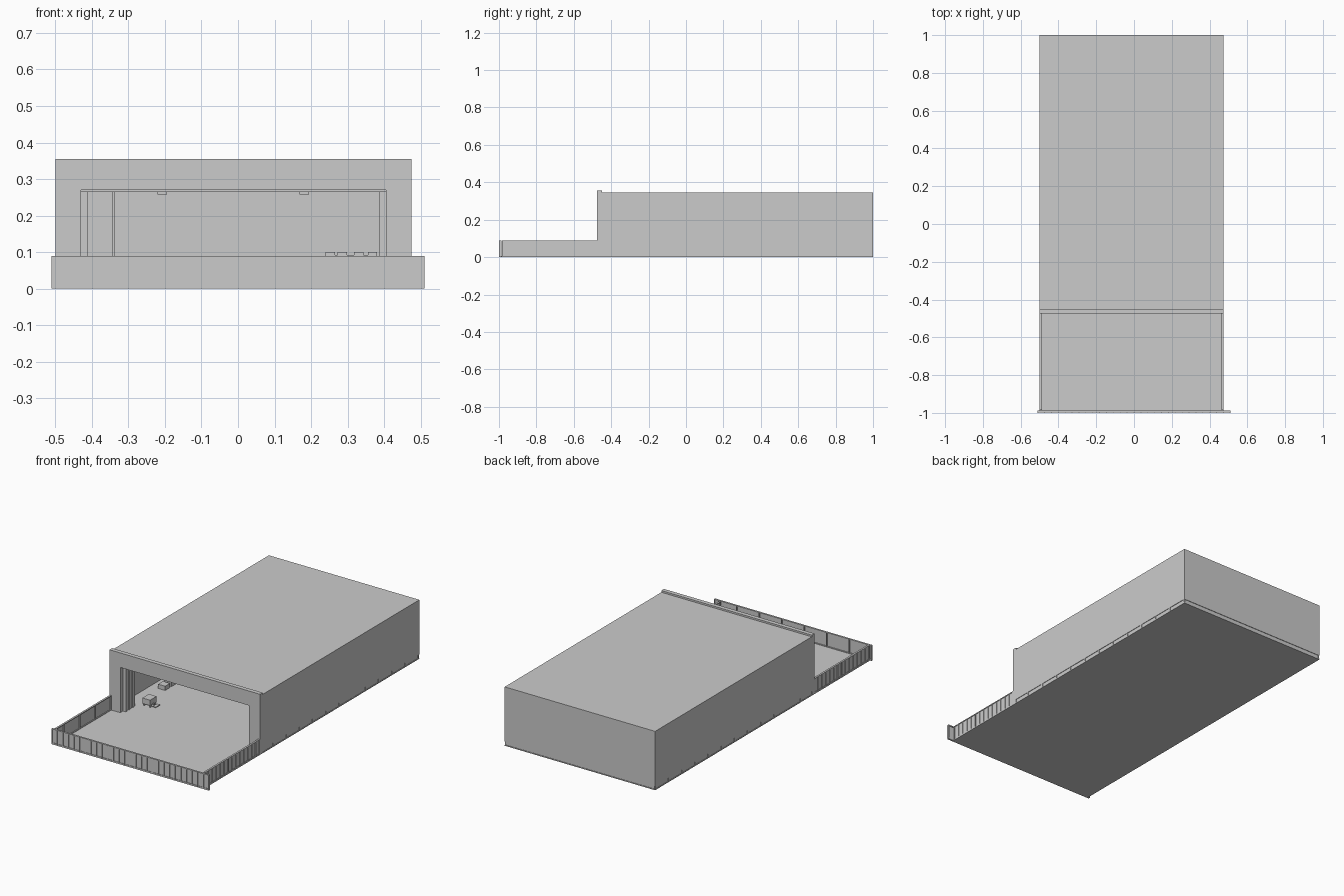
import bpy, bmesh
from mathutils import Matrix, Vector

if "Cube" in bpy.data.objects:
    bpy.data.objects.remove(bpy.data.objects["Cube"])

CX = -0.0125                      # centre line of the hall
X0, X1 = -0.5, 0.475              # hall sides
YF = -0.475                       # hall front face


def boxes(name, items):
    """One object made of boxes given as (x0, x1, y0, y1, z0, z1)."""
    bm = bmesh.new()
    for x0, x1, y0, y1, z0, z1 in items:
        m = Matrix.Translation(((x0 + x1) / 2, (y0 + y1) / 2, (z0 + z1) / 2))
        m = m @ Matrix.Diagonal((x1 - x0, y1 - y0, z1 - z0, 1))
        bmesh.ops.create_cube(bm, size=1, matrix=m)
    me = bpy.data.meshes.new(name)
    bm.to_mesh(me)
    bm.free()
    ob = bpy.data.objects.new(name, me)
    bpy.context.collection.objects.link(ob)
    return ob


def both(items):
    """Repeat boxes mirrored about the hall centre line."""
    return items + [(2 * CX - b[1], 2 * CX - b[0], *b[2:]) for b in items]


# floor slab under hall and yard
boxes("floor_slab", [(X0, X1, -0.995, 1, 0, 0.005)])

# hall shell
T = 0.008
boxes("side_walls", both([(X0, X0 + T, YF, 1, 0.025, 0.337)]))
boxes("back_wall", [(X0 + T, X1 - T, 1 - T, 1, 0.025, 0.337)])
boxes("roof", [(X0, X1, -0.45, 1, 0.337, 0.345)])
boxes("front_wall", both([(X0, -0.43, YF, -0.45, 0.005, 0.27)])
      + [(X0, X1, YF, -0.45, 0.27, 0.355)])

# recessed plinth with small studs below the walls
I = 0.003
studs = [(X0, X0 + T, y, y + 0.008, 0.005, 0.025)
         for y in [YF + 0.122 * i for i in range(13)]]
boxes("side_plinth", both([(X0 + I, X0 + T, YF, 1, 0.005, 0.025)] + studs))
boxes("back_plinth", [(X0 + T, X1 - T, 1 - T, 1 - I, 0.005, 0.025)])

# doorway: pleated folded doors and head track
folds = []
for i in range(6):
    y = -0.45 + i * 0.016
    folds.append((-0.43, -0.412 - 0.004 * (i % 2), y, y + 0.013, 0.005, 0.265))
boxes("folded_doors", both(folds))
boxes("door_track", [(-0.43, 0.405, -0.465, -0.44, 0.265, 0.27)])

# interior post and hanging lamps
boxes("interior_post", [(-0.344, -0.337, 0.3, 0.307, 0.005, 0.337)])
lamps = []
for y in (-0.2, 0.2, 0.6):
    for x in (-0.207, 0.182):
        lamps.append((x - 0.013, x + 0.013, y - 0.04, y + 0.04, 0.258, 0.266))
        lamps.append((x - 0.001, x + 0.001, y - 0.001, y + 0.001, 0.266, 0.337))
boxes("ceiling_lamps", lamps)

# goods: small cart near the door, crates along the left, stacked rack on the right
boxes("cart_body", [(-0.385, -0.335, -0.335, -0.275, 0.018, 0.05),
                    (-0.325, -0.305, -0.325, -0.285, 0.010, 0.014),
                    (-0.335, -0.325, -0.307, -0.303, 0.012, 0.022)])
boxes("cart_wheels", [(x, x + 0.006, y, y + 0.012, 0.005, 0.018)
                      for x in (-0.383, -0.343) for y in (-0.33, -0.292)])
boxes("crates", [(-0.44, -0.395, y, y + 0.045, 0.005, 0.03)
                 for y in (-0.11, -0.05, 0.01)])
rack = []
for x in (0.24, 0.273, 0.318, 0.356):
    rack.append((x, x + 0.025, 0.72, 0.78, 0.005, 0.1))
rack.append((0.24, 0.381, 0.72, 0.78, 0.086, 0.092))
boxes("stacked_goods", rack)


# ribbed fence run built along local x, outer face towards -y
def fence(name, length, pitch, place):
    n = round(length / pitch)
    step = length / n
    items = [(0, length, 0.004, 0.007, 0.004, 0.088),       # sheet
             (0, length, 0.001, 0.012, 0.085, 0.09),        # cap
             (0, length, 0.001, 0.012, 0, 0.009)]           # bottom rail
    for i in range(n + 1):
        x = min(max(i * step - 0.002, 0), length - 0.004)
        items.append((x, x + 0.004, 0, 0.005, 0.004, 0.088))     # outer ribs
        if i % 4 == 0:
            items.append((x, x + 0.004, 0.006, 0.013, 0.004, 0.088))  # inner posts
    ob = boxes(name, items)
    ob.data.transform(place)
    return ob


fence("front_fence", 1.02, 0.0365, Matrix.Translation((-0.51, -1, 0)))
L = 0.51
fence("right_fence", L, 0.0365,
      Matrix.Translation((X1, -0.985, 0)) @ Matrix.Rotation(1.5707963, 4, 'Z'))
fence("left_fence", L, 0.0365,
      Matrix.Translation((X0, YF, 0)) @ Matrix.Rotation(-1.5707963, 4, 'Z'))
